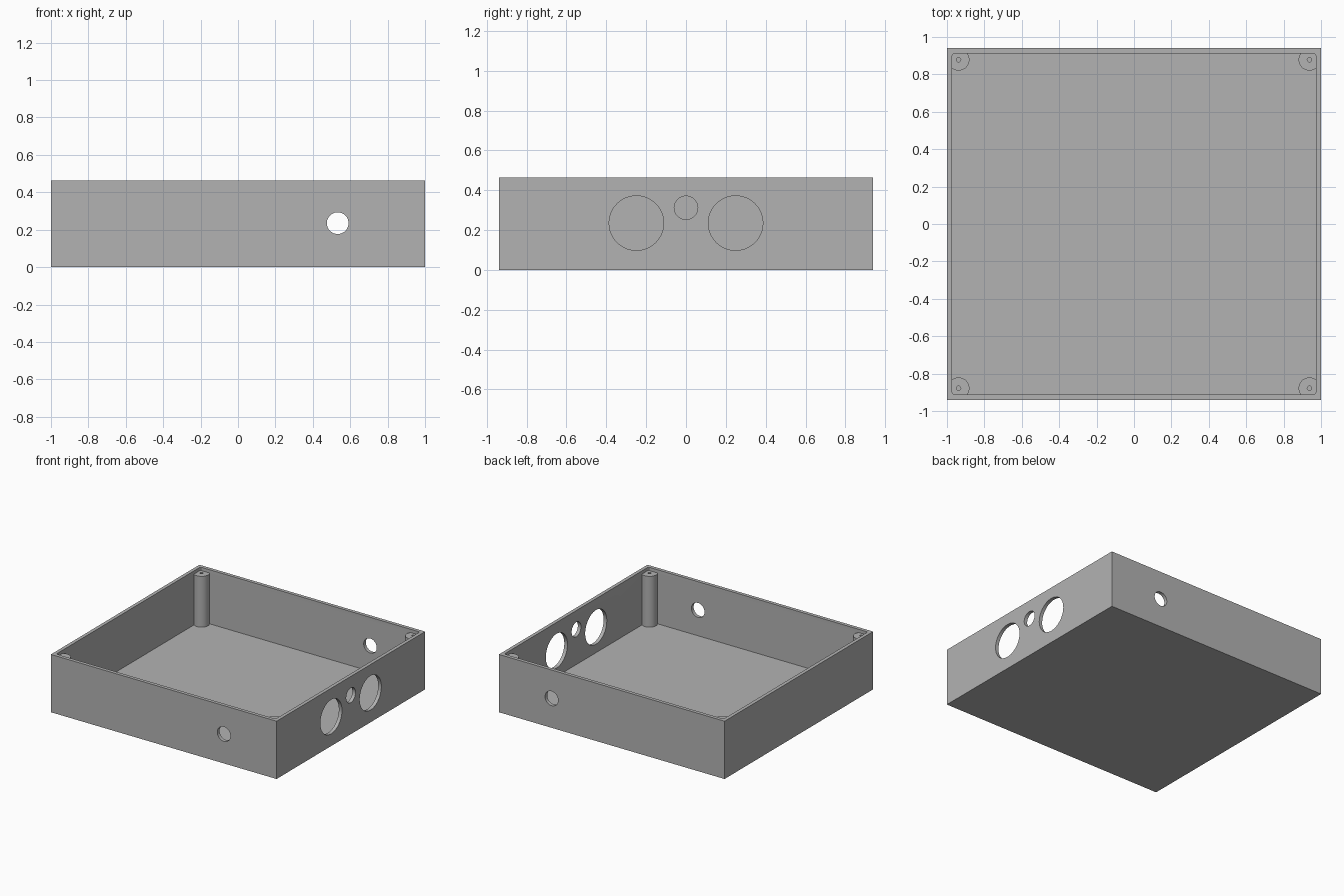
import bpy, bmesh, math
from mathutils import Matrix, Vector

if "Cube" in bpy.data.objects:
    bpy.data.objects.remove(bpy.data.objects["Cube"])

W, D, H = 2.0, 1.88, 0.463      # outer size
WALL, FLOOR = 0.028, 0.03
POST_X, POST_Y, POST_TOP = 0.938, 0.878, 0.437

grey = bpy.data.materials.new("grey plastic")
grey.diffuse_color = (0.45, 0.45, 0.45, 1)
grey.use_nodes = True
grey.node_tree.nodes["Principled BSDF"].inputs["Base Color"].default_value = grey.diffuse_color


def add_object(name, bm):
    mesh = bpy.data.meshes.new(name)
    bm.to_mesh(mesh)
    bm.free()
    mesh.materials.append(grey)
    obj = bpy.data.objects.new(name, mesh)
    bpy.context.collection.objects.link(obj)
    return obj


def box(name, size, z0, corner=0):
    bm = bmesh.new()
    bmesh.ops.create_cube(bm, size=1)
    bmesh.ops.scale(bm, vec=size, verts=bm.verts)
    bmesh.ops.translate(bm, vec=(0, 0, z0 + size[2] / 2), verts=bm.verts)
    if corner:
        upright = [e for e in bm.edges
                   if abs(e.verts[0].co.z - e.verts[1].co.z) > 0.1]
        bmesh.ops.bevel(bm, geom=upright, offset=corner, segments=3,
                        profile=0.5, affect='EDGES')
    return add_object(name, bm)


def cylinder(name, centre, radius, length, axis='Z', sides=48):
    turn = {'X': Matrix.Rotation(math.pi / 2, 4, 'Y'),
            'Y': Matrix.Rotation(math.pi / 2, 4, 'X'),
            'Z': Matrix.Identity(4)}[axis]
    bm = bmesh.new()
    bmesh.ops.create_cone(bm, cap_ends=True, segments=sides, radius1=radius,
                          radius2=radius, depth=length,
                          matrix=Matrix.Translation(Vector(centre)) @ turn)
    return add_object(name, bm)


def combine(target, tool, operation):
    mod = target.modifiers.new(operation, 'BOOLEAN')
    mod.operation, mod.object, mod.solver = operation, tool, 'EXACT'
    bpy.context.view_layer.objects.active = target
    bpy.ops.object.modifier_apply(modifier=mod.name)
    bpy.data.objects.remove(tool)


# Open tray
case = box("enclosure", (W, D, H), 0)
combine(case, box("cavity", (W - 2 * WALL, D - 2 * WALL, H), FLOOR, 0.012),
        'DIFFERENCE')

# Corner screw posts, sunk slightly below the rim
for sx in (-1, 1):
    for sy in (-1, 1):
        x, y = sx * POST_X, sy * POST_Y
        z0 = FLOOR / 2
        combine(case, cylinder("post", (x, y, (z0 + POST_TOP) / 2), 0.058,
                               POST_TOP - z0, sides=32), 'UNION')
        combine(case, cylinder("screw_hole", (x, y, POST_TOP - 0.1), 0.012,
                               0.3, sides=16), 'DIFFERENCE')

# Cable holes in the front and back walls
for sy in (-1, 1):
    combine(case, cylinder("cable_hole", (0.533, sy * D / 2, 0.235), 0.058,
                           0.1, 'Y'), 'DIFFERENCE')

# Two large ports and a small one in the right wall
for y, z, r in ((-0.249, 0.235, 0.137), (0.249, 0.235, 0.137), (0, 0.312, 0.059)):
    combine(case, cylinder("port", (W / 2, y, z), r, 0.1, 'X'), 'DIFFERENCE')

# Smooth the round walls, keep the box edges sharp
case.select_set(True)
bpy.context.view_layer.objects.active = case
bpy.ops.object.shade_smooth_by_angle(angle=math.radians(30))
